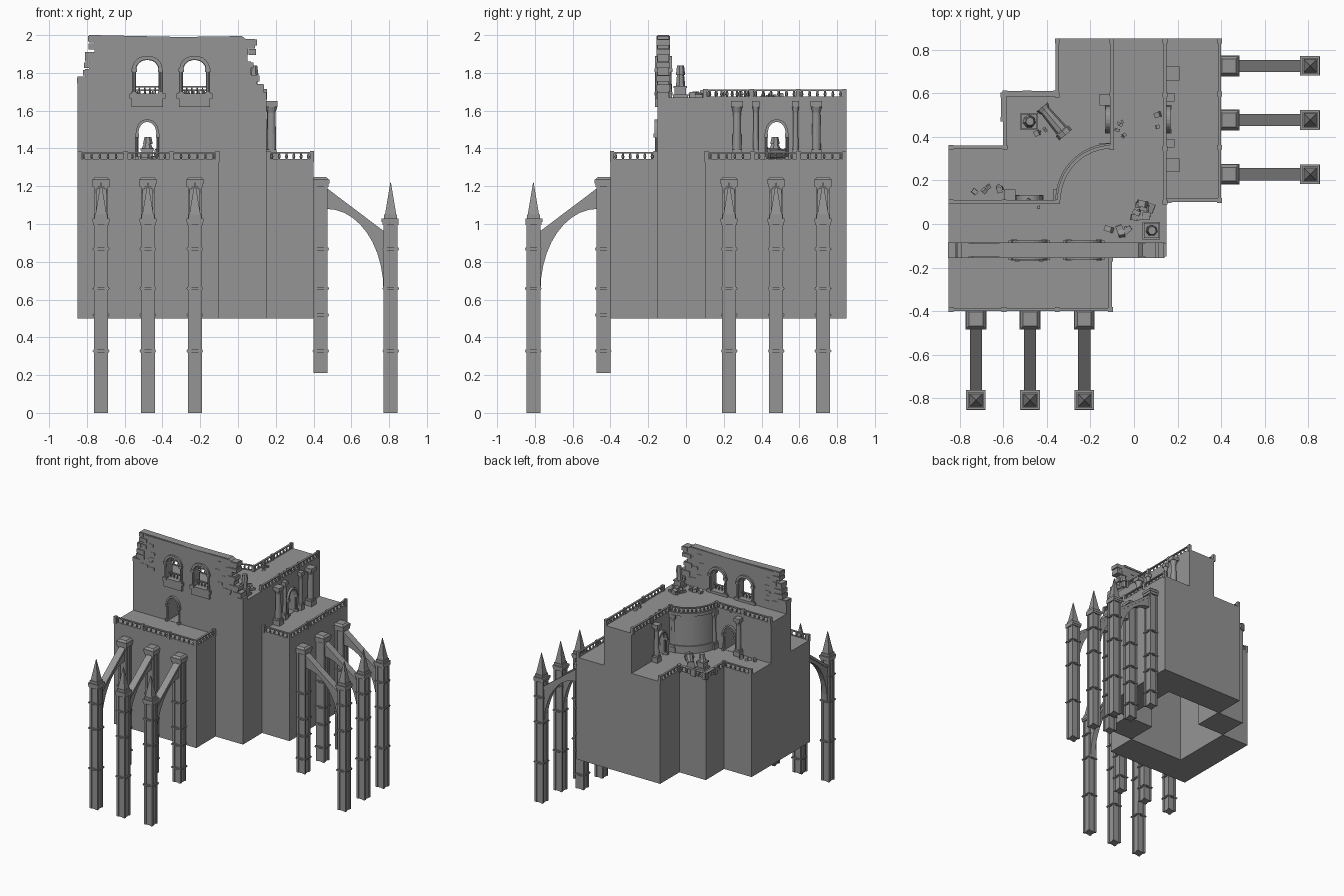
import bpy, bmesh, random
from math import sin, cos, pi, atan2, radians
from mathutils import Vector, Matrix

if "Cube" in bpy.data.objects:
    bpy.data.objects.remove(bpy.data.objects["Cube"])

random.seed(4)
DIAG = Matrix(((0, -1, 0, 0), (-1, 0, 0, 0), (0, 0, 1, 0), (0, 0, 0, 1)))  # front side <-> right side
FLOOR, TOP = 1.34, 1.67
STONE = bpy.data.materials.new("dark_stone")
STONE.diffuse_color = (.3, .3, .3, 1)
STONE.use_nodes = True
STONE.node_tree.nodes["Principled BSDF"].inputs["Base Color"].default_value = STONE.diffuse_color


def finish(bm, name, mirror=False):
    if mirror:
        dup = bmesh.ops.duplicate(bm, geom=bm.verts[:] + bm.edges[:] + bm.faces[:])["geom"]
        bmesh.ops.transform(bm, matrix=DIAG, verts=[g for g in dup if isinstance(g, bmesh.types.BMVert)])
    bmesh.ops.recalc_face_normals(bm, faces=bm.faces[:])
    me = bpy.data.meshes.new(name)
    bm.to_mesh(me)
    bm.free()
    me.materials.append(STONE)
    ob = bpy.data.objects.new(name, me)
    bpy.context.collection.objects.link(ob)
    return ob


def box(bm, x0, x1, y0, y1, z0, z1, rot=None):
    m = Matrix.Translation(((x0 + x1) / 2, (y0 + y1) / 2, (z0 + z1) / 2))
    if rot:
        m = m @ rot
    bmesh.ops.create_cube(bm, size=1, matrix=m @ Matrix.Diagonal((x1 - x0, y1 - y0, z1 - z0, 1)))


def block(bm, x, y, w, z0, z1, d=None):
    d = d or w
    box(bm, x - w / 2, x + w / 2, y - d / 2, y + d / 2, z0, z1)


def cone(bm, x, y, z0, z1, r0, r1, n=8, spin=0):
    m = Matrix.Translation((x, y, (z0 + z1) / 2)) @ Matrix.Rotation(spin, 4, 'Z')
    bmesh.ops.create_cone(bm, cap_ends=True, segments=n, radius1=r0, radius2=r1, depth=z1 - z0, matrix=m)


def extrude(bm, pts, vec):
    f = bm.faces.new([bm.verts.new(p) for p in pts])
    r = bmesh.ops.extrude_face_region(bm, geom=[f])["geom"]
    bmesh.ops.translate(bm, vec=vec, verts=[g for g in r if isinstance(g, bmesh.types.BMVert)])


def arch(x, hw, z0, spring, peak, n=6):
    """Gently pointed arch outline in x, z, from right foot to left foot."""
    half = [(hw * cos(i / n * pi / 2) ** 0.9 if i < n else 0, spring + (peak - spring) * sin(i / n * pi / 2))
            for i in range(n + 1)]
    return ([(x + hw, z0)] + [(x + a, z) for a, z in half]
            + [(x - a, z) for a, z in half[-2::-1]] + [(x - hw, z0)])


def arch_frame(bm, x, hw, z0, spring, peak, y0, y1, t=0.018):
    # moulded arch band with a small column and capital on each side
    inner, outer = arch(x, hw, spring, spring, peak), arch(x, hw + t, spring, spring, peak + t)
    extrude(bm, [(a, y0, z) for a, z in outer[1:-1] + inner[-2:0:-1]], (0, y1 - y0, 0))
    for s in (-1, 1):
        cx, cy = x + s * (hw + t / 2), (y0 + y1) / 2
        d = abs(y1 - y0)
        cone(bm, cx, cy, z0, spring, t * .5, t * .45)
        block(bm, cx, cy, t * 1.4, z0, z0 + .018, d + .008)
        block(bm, cx, cy, t * 1.4, spring - .016, spring + .004, d + .008)


def cut(ob, cutters):
    for c in cutters:
        m = ob.modifiers.new("opening", 'BOOLEAN')
        m.operation, m.solver, m.object = 'DIFFERENCE', 'EXACT', c
        c.hide_render = True
        c.hide_set(True)
    bpy.context.view_layer.update()
    me = bpy.data.meshes.new_from_object(ob.evaluated_get(bpy.context.evaluated_depsgraph_get()))
    ob.modifiers.clear()
    ob.data = me
    for c in cutters:
        bpy.data.objects.remove(c)


# lower mass: 0.25 cells around an open well
bm = bmesh.new()
box(bm, -.85, -.1, -.4, -.15, .5, FLOOR)                 # front terrace
box(bm, -.85, -.6, -.15, .36, .5, FLOOR)                 # left wing
finish(bm, "terrace_blocks", True)
bm = bmesh.new()
box(bm, -.1, .15, -.15, .1, .5, FLOOR)                   # outer corner
box(bm, -.6, -.35, .36, .6, .5, FLOOR)                   # courtyard corner
box(bm, -.6, .15, -.15, .36, 1.3, FLOOR)                 # floor over the well
box(bm, -.35, .15, .36, .6, 1.3, FLOOR)
finish(bm, "corner_blocks_and_floor")

# upper L-shaped storey with rounded inner corner
arc = [(-.1 - .25 * cos(i / 16 * pi / 2), .11 + .25 * sin(i / 16 * pi / 2)) for i in range(17)]
plan = [(-.85, .11)] + arc + [(-.1, .85), (.15, .85), (.15, -.15), (-.85, -.15)]
bm = bmesh.new()
extrude(bm, [(x, y, 1.31) for x, y in plan], (0, 0, TOP - 1.31))
storey = finish(bm, "upper_storey")
bm = bmesh.new()
extrude(bm, [(x, -.2, z) for x, z in arch(-.48, .048, FLOOR + .002, 1.475, 1.54)], (0, .4, 0))
cut(storey, [finish(bm, "passage_cutter", True)])

# skirting and cornice of the rounded corner
bm = bmesh.new()
for z0, z1 in ((FLOOR, 1.4), (1.645, TOP)):
    out = [(-.1 - .26 * cos(i / 16 * pi / 2), .11 + .26 * sin(i / 16 * pi / 2)) for i in range(17)]
    extrude(bm, [(x, y, z0) for x, y in out + arc[::-1]], (0, 0, z1 - z0))
finish(bm, "round_wall_mouldings")

# door frames on the terrace and courtyard sides
bm = bmesh.new()
for y0, y1 in ((-.168, -.145), (.105, .13)):
    arch_frame(bm, -.48, .048, FLOOR, 1.475, 1.54, y0, y1, .014)
finish(bm, "door_frames", True)

# ruined front wall with two windows
wall = [(-.85, 1.65), (.15, 1.65), (.15, 1.7), (.135, 1.7), (.135, 1.74), (.1, 1.74), (.1, 1.79), (.07, 1.79),
        (.07, 1.86), (.05, 1.86), (.05, 1.93), (.09, 1.93), (.09, 1.98), (.04, 1.98), (.02, 1.995), (-.3, 1.99),
        (-.76, 2), (-.79, 2), (-.79, 1.96), (-.76, 1.96), (-.76, 1.91), (-.81, 1.91), (-.81, 1.86), (-.79, 1.86),
        (-.79, 1.82), (-.81, 1.82), (-.81, 1.78), (-.85, 1.78)]
bm = bmesh.new()
extrude(bm, [(x, -.15, z) for x, z in wall], (0, .06, 0))
ruin = finish(bm, "ruined_wall")
cutters, bm_f = [], bmesh.new()
for x in (-.48, -.23):
    bm = bmesh.new()
    extrude(bm, [(a, -.3, z) for a, z in arch(x, .06, 1.69, 1.81, 1.868)], (0, .4, 0))
    cutters.append(finish(bm, "window_cutter"))
    arch_frame(bm_f, x, .06, 1.68, 1.82, 1.87, -.164, -.145, .02)
    arch_frame(bm_f, x, .06, 1.68, 1.82, 1.87, -.095, -.075, .02)
    block(bm_f, x, -.12, .19, 1.665, 1.69, .09)
    block(bm_f, x, -.155, .165, 1.62, 1.665, .02)
    box(bm_f, x - .06, x + .06, -.13, -.115, 1.722, 1.73)
    for i in range(4):
        cone(bm_f, x - .042 + i * .028, -.122, 1.69, 1.725, .006, .004, 6)
cut(ruin, cutters)
finish(bm_f, "window_frames")

# loose bricks along the broken edges and on the wall face
bm = bmesh.new()
for side, pts in ((-1, wall[17:]), (1, wall[2:13])):
    for x, z in pts:
        w = random.uniform(.03, .06)
        block(bm, min(max(x - side * .015, -.83), .12), -.12, w, z - .035, z - .004, .07)
for i in range(18):
    x, z = random.choice([random.uniform(-.82, -.62), random.uniform(-.08, .04)]), random.uniform(1.7, 1.93)
    block(bm, x, -.12, random.uniform(.03, .05), z, z + .022, .066)
box(bm, -.74, .02, -.155, -.085, 1.975, 1.99)
finish(bm, "wall_bricks")


# flying buttresses
def pier(bm, x, y, z0, z1, rings):
    block(bm, x, y, .062, z0, z1)
    for sx in (-1, 1):
        for sy in (-1, 1):
            block(bm, x + sx * .028, y + sy * .028, .018, z0, z1)
    for z in rings:
        block(bm, x, y, .082, z - .01, z + .006)
        block(bm, x, y, .088, z - .005, z + .001)


bm = bmesh.new()
for x in (-.725, -.477, -.228):
    pier(bm, x, -.4375, .21, 1.21, (.33, .52, .66, .87))
    block(bm, x, -.436, .088, 1.195, 1.215)
    block(bm, x, -.436, .096, 1.215, 1.235)
    cone(bm, x, -.436, 1.235, 1.25, .062, .045, 4, pi / 4)
    pier(bm, x, -.808, 0, 1.0, (.33, .66, .87))
    block(bm, x, -.808, .084, .995, 1.01)
    block(bm, x, -.805, .09, 1.01, 1.03)
    block(bm, x, -.808, .07, 1.03, 1.05)
    cone(bm, x, -.808, 1.05, 1.22, .042, .002, 4, pi / 4)
    under = [(-.47 - .3 * sin(t * pi / 20), .65 + .43 * cos(t * pi / 20)) for t in range(11)]
    extrude(bm, [(x - .022, y, z) for y, z in under + [(-.775, .95), (-.47, 1.18)]], (.044, 0, 0))
    extrude(bm, [(x - .028, y, z) for y, z in
                 ((-.47, 1.165), (-.775, .935), (-.775, .96), (-.47, 1.19))], (.056, 0, 0))
finish(bm, "flying_buttresses", True)


# balustrades
def balustrade(bm, path, z, post_gap=.25, step=.042):
    for a, b in zip(path, path[1:]):
        a, b = Vector(a), Vector(b)
        d = b - a
        rot, mid, L = Matrix.Rotation(atan2(d.y, d.x), 4, 'Z'), (a + b) / 2, d.length
        for z0, z1, t in ((z, z + .004, .014), (z + .034, z + .042, .016)):
            box(bm, mid.x - L / 2, mid.x + L / 2, mid.y - t / 2, mid.y + t / 2, z0, z1, rot)
        n = max(1, round(L / step))
        for i in range(n):
            p = a + d * ((i + .5) / n)
            cone(bm, p.x, p.y, z + .003, z + .016, .004, .008, 6)
            cone(bm, p.x, p.y, z + .016, z + .036, .008, .004, 6)
        if post_gap:
            k = max(1, round(L / post_gap))
            for i in range(k + 1):
                p = a + d * (i / k)
                block(bm, p.x, p.y, .022, z - .012, z + .046)


bm = bmesh.new()
balustrade(bm, [(-.839, -.392), (-.108, -.392), (-.108, -.16)], FLOOR)
balustrade(bm, [(-.839, .352), (-.592, .352), (-.592, .602), (-.48, .602)], FLOOR)
balustrade(bm, [(-.839, .102), (-.35, .102)], TOP)
finish(bm, "balustrades", True)
bm = bmesh.new()
balustrade(bm, [(-.5, .602), (-.36, .602)], FLOOR, .25)
balustrade(bm, [(.142, .1), (.142, .839)], TOP)
balustrade(bm, [(-.1 - .244 * cos(i / 12 * pi / 2), .11 + .244 * sin(i / 12 * pi / 2)) for i in range(13)], TOP, 0)
finish(bm, "upper_balustrades")


# wall columns
def column(bm, x, y, r):
    block(bm, x, y, r * 2.6, FLOOR, FLOOR + .04)
    block(bm, x, y, r * 2.2, FLOOR + .04, FLOOR + .055)
    cone(bm, x, y, FLOOR + .05, 1.6, r, r * .85, 12)
    cone(bm, x, y, 1.59, 1.625, r * .85, r * 1.3, 12)
    block(bm, x, y, r * 2.6, 1.62, 1.65)


bm = bmesh.new()
for y in (.27, .69):
    column(bm, .178, y, .024)
for y in (.37, .58):
    column(bm, .166, y, .015)
finish(bm, "terrace_columns")
bm = bmesh.new()
column(bm, -.57, .132, .02)
column(bm, -.345, .132, .02)
finish(bm, "courtyard_columns", True)

# pedestals with broken figures, one fallen
bm = bmesh.new()
for x, y, z, h, r in ((.08, -.03, TOP, .17, .026), (-.48, .47, FLOOR, .12, .03)):
    block(bm, x, y, .08, z, z + .015)
    block(bm, x, y, .06, z + .015, z + .05)
    block(bm, x, y, .07, z + .05, z + .06)
    cone(bm, x, y, z + .06, z + h * .7, r, .02, 7)
    cone(bm, x + .003, y, z + h * .7, z + h, .026, .019, 7)
finish(bm, "broken_statues")
bm = bmesh.new()
lie = Matrix.Rotation(radians(-50), 4, 'Z') @ Matrix.Rotation(pi / 2, 4, 'Y')
for off, r0, r1, dep in ((0, .024, .03, .12), (.075, .038, .038, .025), (-.07, .033, .028, .02)):
    p = Vector((-.37, .475, FLOOR + .032)) + lie.to_3x3() @ Vector((0, 0, off))
    bmesh.ops.create_cone(bm, cap_ends=True, segments=8, radius1=r0, radius2=r1, depth=dep,
                          matrix=Matrix.Translation(p) @ lie)
finish(bm, "fallen_column")

# rubble piles
bm = bmesh.new()
for cx, cy, z, sx, sy, n, s in ((.03, .06, TOP, .05, .05, 12, .035), (-.08, -.035, TOP, .06, .012, 5, .035),
                                (-.67, .17, FLOOR, .06, .025, 8, .025), (-.06, .43, TOP, .02, .04, 7, .016),
                                (.1, .48, TOP, .01, .04, 2, .03), (-.42, .43, FLOOR, .03, .03, 3, .025),
                                (-.46, .09, TOP, .03, .02, 3, .02)):
    for i in range(n):
        x, y = cx + random.uniform(-sx, sx), cy + random.uniform(-sy, sy)
        w, d, h = (s * random.uniform(.5, 1.1) for k in range(3))
        rot = Matrix.Rotation(random.uniform(0, pi), 4, 'Z') @ Matrix.Rotation(random.uniform(-.4, .4), 4, 'X')
        box(bm, x - w / 2, x + w / 2, y - d / 2, y + d / 2, z - .003, z - .003 + h, rot)
finish(bm, "rubble")
